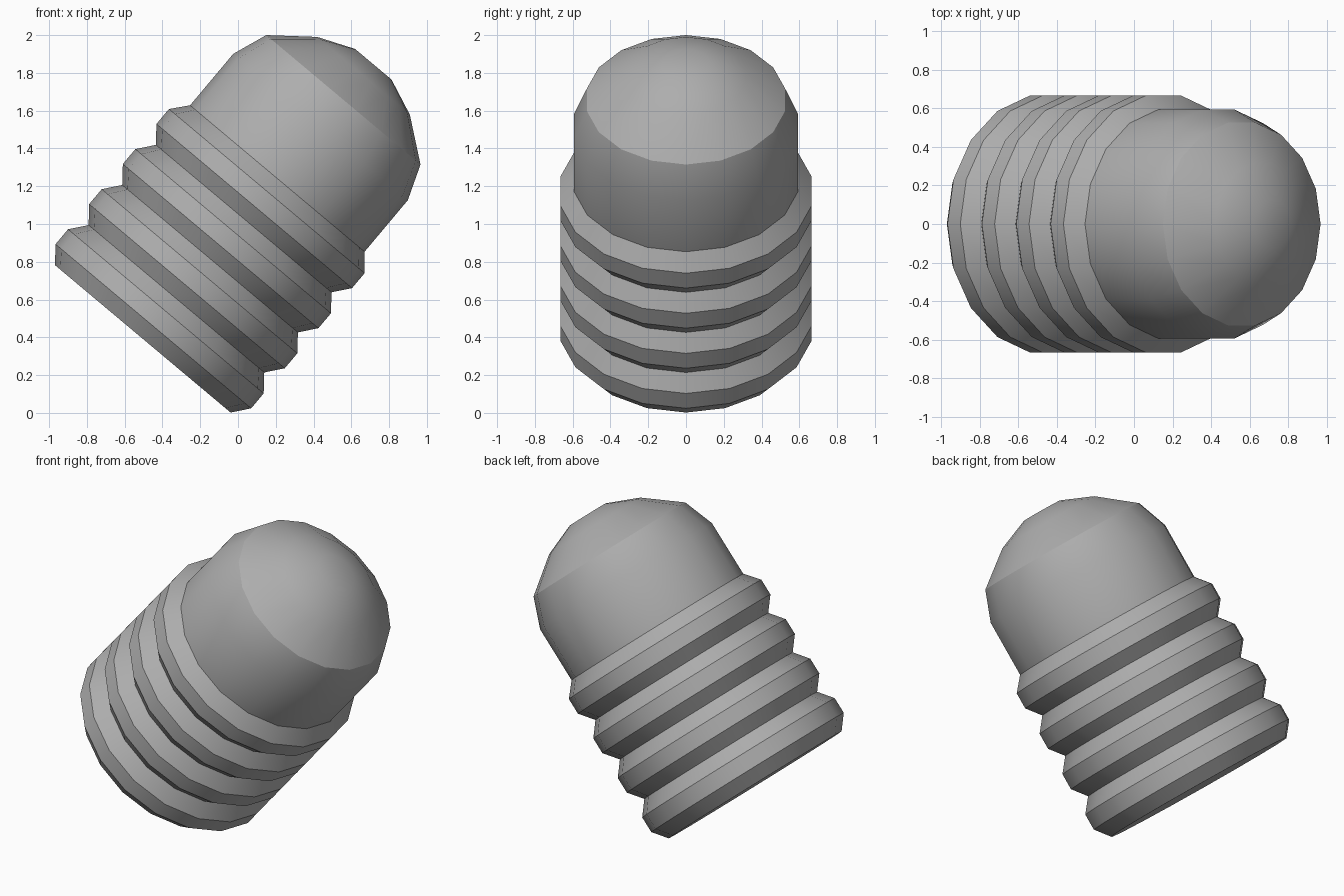
import bpy, bmesh, math

if "Cube" in bpy.data.objects:
    bpy.data.objects.remove(bpy.data.objects["Cube"])

SIDES = 18
TILT = math.radians(40)
BASE = (-0.504, 0, 0.392)

grey = bpy.data.materials.new("dark_grey")
grey.diffuse_color = (0.42, 0.42, 0.42, 1)
grey.use_nodes = True
grey.node_tree.nodes["Principled BSDF"].inputs["Base Color"].default_value = grey.diffuse_color


def lathe(name, profile, cap_bottom=False, cap_top=False):
    """Revolve (radius, height) points into a tilted 18-sided shell."""
    bm = bmesh.new()
    rings = []
    for r, h in profile:
        rings.append([bm.verts.new((r * math.cos(a), r * math.sin(a), h))
                      for a in (2 * math.pi * i / SIDES for i in range(SIDES))])
    for lo, hi in zip(rings, rings[1:]):
        for i in range(SIDES):
            j = (i + 1) % SIDES
            bm.faces.new((lo[i], lo[j], hi[j], hi[i]))
    if cap_bottom:
        bm.faces.new(rings[0][::-1])
    if cap_top:
        bm.faces.new(rings[-1])
    mesh = bpy.data.meshes.new(name)
    bm.to_mesh(mesh)
    bm.free()
    mesh.materials.append(grey)
    ob = bpy.data.objects.new(name, mesh)
    bpy.context.collection.objects.link(ob)
    ob.location = BASE
    ob.rotation_euler = (0, TILT, 0)
    bpy.ops.object.select_all(action='DESELECT')
    ob.select_set(True)
    bpy.context.view_layer.objects.active = ob
    bpy.ops.object.shade_smooth_by_angle(angle=math.radians(30))
    return ob


# Ribbed collar: four equal bevelled ribs
PITCH = 0.277
ribs = [(0.607, 0)]
for k in range(4):
    ribs += [(0.676, k * PITCH + 0.087),
             (0.676, k * PITCH + 0.19),
             (0.607 if k < 3 else 0.603, (k + 1) * PITCH)]
lathe("ribbed_collar", ribs, cap_bottom=True)

# Rounded cap: straight wall, then a faceted dome with a flat tip
lathe("domed_cap", [(0.603, 4 * PITCH), (0.603, 1.464), (0.533, 1.652),
                    (0.32, 1.818), (0.126, 1.898)], cap_top=True)
